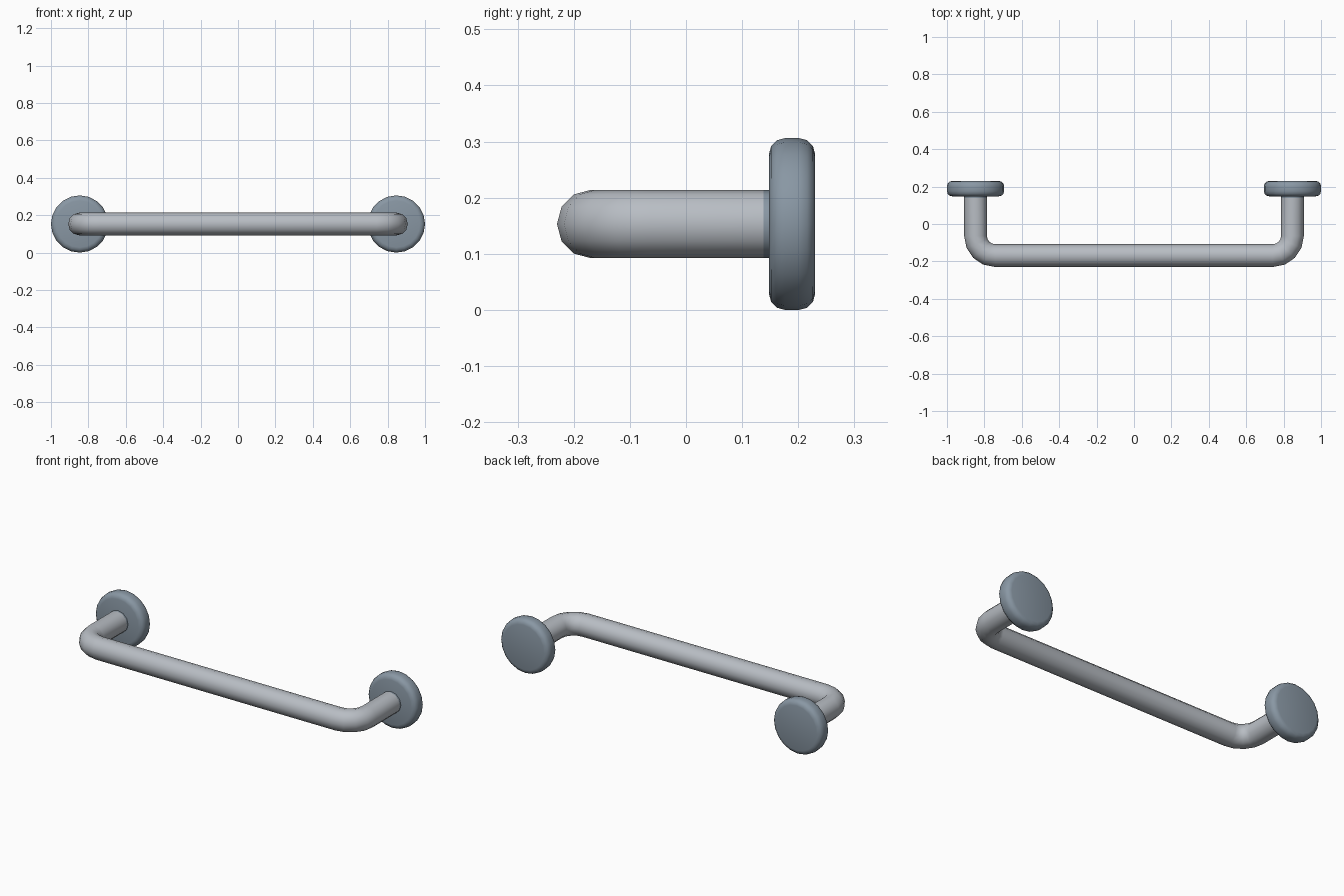
import bpy, bmesh, math
from mathutils import Vector

if "Cube" in bpy.data.objects:
    bpy.data.objects.remove(bpy.data.objects["Cube"])

LEG_X, BAR_Y, MID_Z = 0.847, -0.169, 0.153
TUBE_R, BEND_R, FLANGE_R = 0.061, 0.105, 0.153
LEG_END, FLANGE_FRONT, FLANGE_BACK = 0.138, 0.148, 0.23


def make_material(name, rgb):
    mat = bpy.data.materials.new(name)
    mat.use_nodes = True
    color = (*rgb, 1)
    mat.diffuse_color = color
    mat.node_tree.nodes["Principled BSDF"].inputs["Base Color"].default_value = color
    return mat


def sweep(name, rings, mat, angle):
    """Skin a list of vertex rings, cap both ends, shade smooth."""
    bm = bmesh.new()
    loops = [[bm.verts.new(p) for p in ring] for ring in rings]
    n = len(loops[0])
    for a, b in zip(loops, loops[1:]):
        for i in range(n):
            j = (i + 1) % n
            bm.faces.new((a[i], a[j], b[j], b[i]))
    bm.faces.new(loops[0])
    bm.faces.new(loops[-1])
    bmesh.ops.recalc_face_normals(bm, faces=bm.faces)
    mesh = bpy.data.meshes.new(name)
    bm.to_mesh(mesh)
    bm.free()
    obj = bpy.data.objects.new(name, mesh)
    bpy.context.collection.objects.link(obj)
    mesh.materials.append(mat)
    bpy.ops.object.select_all(action='DESELECT')
    obj.select_set(True)
    bpy.context.view_layer.objects.active = obj
    bpy.ops.object.shade_smooth_by_angle(angle=math.radians(angle))
    return obj


def ring(center, direction, radius, sides):
    """Circle around a centre, facing a horizontal direction."""
    up = Vector((0, 0, 1))
    side = direction.cross(up)
    return [center + radius * (math.cos(t) * side + math.sin(t) * up)
            for t in (2 * math.pi * i / sides for i in range(sides))]


steel = make_material("light_steel", (0.48, 0.51, 0.55))
blue_grey = make_material("blue_grey", (0.25, 0.31, 0.37))

# Bent tube: left leg, two rounded corners, right leg
steps = 4
path = [(Vector((-LEG_X, LEG_END, MID_Z)), Vector((0, -1, 0)))]
for sign in (-1, 1):
    for k in range(steps + 1):
        a = math.pi / 2 * k / steps
        if sign > 0:
            a = math.pi / 2 - a
        pos = Vector((sign * (LEG_X - BEND_R + BEND_R * math.cos(a)),
                      BAR_Y + BEND_R - BEND_R * math.sin(a), MID_Z))
        path.append((pos, Vector((math.sin(a), sign * math.cos(a), 0))))
path.append((Vector((LEG_X, LEG_END, MID_Z)), Vector((0, 1, 0))))
sweep("grab_bar", [ring(p, d, TUBE_R, 12) for p, d in path], steel, 50)

# Round wall flanges with softened rims, and the short collars on the tube ends
bevel = 0.028
rim = [(FLANGE_FRONT + bevel * (1 - math.cos(a)), FLANGE_R - bevel * (1 - math.sin(a)))
       for a in (math.pi / 2 * k / 3 for k in range(4))]
rim += [(FLANGE_FRONT + FLANGE_BACK - y, r) for y, r in reversed(rim)]
collar = [(LEG_END, TUBE_R), (FLANGE_FRONT + 0.01, TUBE_R)]
back = Vector((0, 1, 0))
for side, sign in (("left", 1), ("right", -1)):
    for part, profile, sides in (("flange", rim, 20), ("collar", collar, 12)):
        rings = [ring(Vector((sign * LEG_X, y, MID_Z)), back, r, sides) for y, r in profile]
        sweep(f"{side}_{part}", rings, blue_grey, 50)
